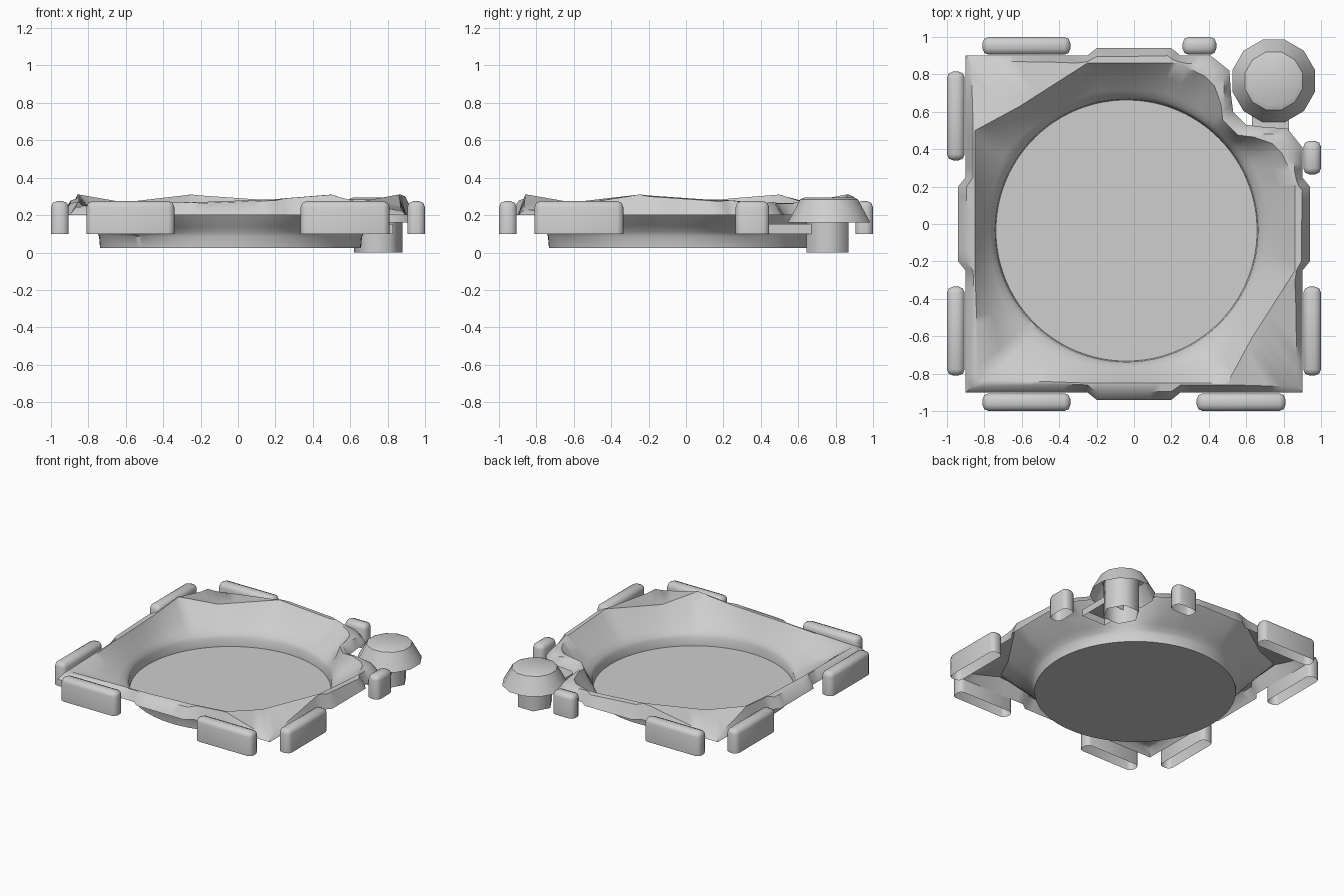
import bpy, bmesh, math
from mathutils import Vector

if "Cube" in bpy.data.objects:
    bpy.data.objects.remove(bpy.data.objects["Cube"], do_unlink=True)

GREY = (0.62, 0.62, 0.62, 1)
stone = bpy.data.materials.new("mid_grey")
stone.diffuse_color = GREY
stone.use_nodes = True
stone.node_tree.nodes["Principled BSDF"].inputs["Base Color"].default_value = GREY


def finish(bm, name, angle=35, recalc=True):
    if recalc:
        bmesh.ops.recalc_face_normals(bm, faces=bm.faces)
    mesh = bpy.data.meshes.new(name)
    bm.to_mesh(mesh)
    bm.free()
    obj = bpy.data.objects.new(name, mesh)
    bpy.context.collection.objects.link(obj)
    mesh.materials.append(stone)
    bpy.ops.object.select_all(action="DESELECT")
    obj.select_set(True)
    bpy.context.view_layer.objects.active = obj
    bpy.ops.object.shade_smooth_by_angle(angle=math.radians(angle))


def open_box(bm, lo, hi):
    """Box without a bottom face."""
    verts = bmesh.ops.create_cube(bm, size=1)["verts"]
    for v in verts:
        v.co = Vector([(a + b) / 2 + c * (b - a) for a, b, c in zip(lo, hi, v.co)])
    bottom = min(bm.faces, key=lambda f: f.calc_center_median().z)
    bmesh.ops.delete(bm, geom=[bottom], context="FACES_ONLY")


def loft(bm, rings, cap_bottom=False, cap_top=False):
    """Join rings of equal length, listed from the bottom up."""
    loops = [[bm.verts.new(p) for p in ring] for ring in rings]
    n = len(loops[0])
    for a, b in zip(loops, loops[1:]):
        for i in range(n):
            j = (i + 1) % n
            bm.faces.new((a[j], a[i], b[i], b[j]))
    if cap_bottom:
        bm.faces.new(loops[0])
    if cap_top:
        bm.faces.new(loops[-1])


# Half of the basin rim: edge x, edge y, crest x, crest y, crest height
HALF = [
    (-.90, -.90, -.83, -.83, .25), (-.25, -.90, -.25, -.85, .27),
    (-.20, -.94, -.20, -.85, .27), (.20, -.94, .20, -.85, .285),
    (.25, -.90, .25, -.85, .29), (.50, -.90, .50, -.85, .31),
    (.90, -.90, .63, -.61, .268), (.90, -.25, .86, -.25, .31),
    (.94, -.20, .86, -.20, .305), (.94, .20, .86, .16, .28),
    (.90, .25, .86, .23, .28), (.90, .41, .79, .38, .265),
    (.82, .51, .74, .43, .265), (.68, .52, .64, .465, .27),
    (.60, .53, .555, .475, .265),
]
rim = HALF + [(b, a, d, c, z) for a, b, c, d, z in reversed(HALF[1:])]

# Sample the rim finely so the inner circle is round
samples = []
for p, q in zip(rim, rim[1:] + rim[:1]):
    steps = max(1, math.ceil(math.hypot(q[2] - p[2], q[3] - p[3]) / .06))
    samples += [[a + (b - a) * k / steps for a, b in zip(p, q)] for k in range(steps)]

EDGE_Z = .2
centre = Vector((-.04, -.035, 0))
rings = [[] for _ in range(8)]
for ex, ey, cx, cy, cz in samples:
    crest = Vector((cx, cy, cz))
    edge = Vector((ex, ey, EDGE_Z))
    out = Vector((cx, cy, 0)) - centre
    out.normalize()
    rings[0].append(centre + out * .698 + Vector((0, 0, .025)))
    lip = centre + out * .703 + Vector((0, 0, .085))
    rings[1].append(lip)
    # Rolled lip, then a hollow slope up to the crest
    for ring, (t, h) in zip(rings[2:5], [(.08, .13), (.25, .28), (.6, .56)]):
        pt = lip.lerp(crest, t)
        pt.z = lip.z + (crest.z - lip.z) * h
        ring.append(pt)
    rings[5].append(crest)
    # Outer bank from the crest to the edge
    flat = Vector((cx - ex, cy - ey, 0))
    bank = edge + flat.normalized() * min(.045, flat.length * .8)
    bank.z = max(.225, cz - .15 * (flat.length - .045))
    rings[6].append(bank)
    rings[7].append(edge)

bm = bmesh.new()
loft(bm, rings, cap_bottom=True)
finish(bm, "basin", 50, recalc=False)


# Rounded border blocks along the four sides
def border_block(name, side, start, end):
    bm = bmesh.new()
    lo, hi = (.905, 1.0) if side[1] > 0 else (-1.0, -.905)
    if side[0] == "x":
        open_box(bm, (lo, start, .10), (hi, end, .275))
    else:
        open_box(bm, (start, lo, .10), (end, hi, .275))
    edges = [e for e in bm.edges if max(v.co.z for v in e.verts) > .2]
    bmesh.ops.bevel(bm, geom=edges, offset=.033, segments=2, profile=.5, affect="EDGES")
    finish(bm, name, 60)


BLOCKS = [
    ("front", ("y", -1), [(-.81, -.34), (.335, .81)]),
    ("back", ("y", 1), [(-.81, -.34), (.26, .44)]),
    ("right", ("x", -1), [(-.81, -.335), (.34, .815)]),
    ("left", ("x", 1), [(-.81, -.335), (.265, .445)]),
]
for label, side, spans in BLOCKS:
    for i, (start, end) in enumerate(spans):
        border_block(f"{label}_border_block_{i + 1}", side, start, end)


# Corner post with a wide faceted cap, both hollow underneath
def turned(name, x, y, sides, profile, turn, angle, top):
    bm = bmesh.new()
    loft(bm, [[(x + r * math.cos(math.tau * i / sides + turn),
                y + r * math.sin(math.tau * i / sides + turn), z)
               for i in range(sides)] for r, z in profile], cap_top=top)
    finish(bm, name, angle)


turned("post_cap", .747, .765, 12, [(.228, .16), (.16, .284), (.135, .295)],
       math.pi / 12, 35, True)
turned("post_stem", .75, .757, 6, [(.13, 0), (.13, .28)], 0, 65, False)

# Bar joining the post to the basin
bm = bmesh.new()
open_box(bm, (.63, .435, .10), (.83, .68, .152))
finish(bm, "post_bar")
